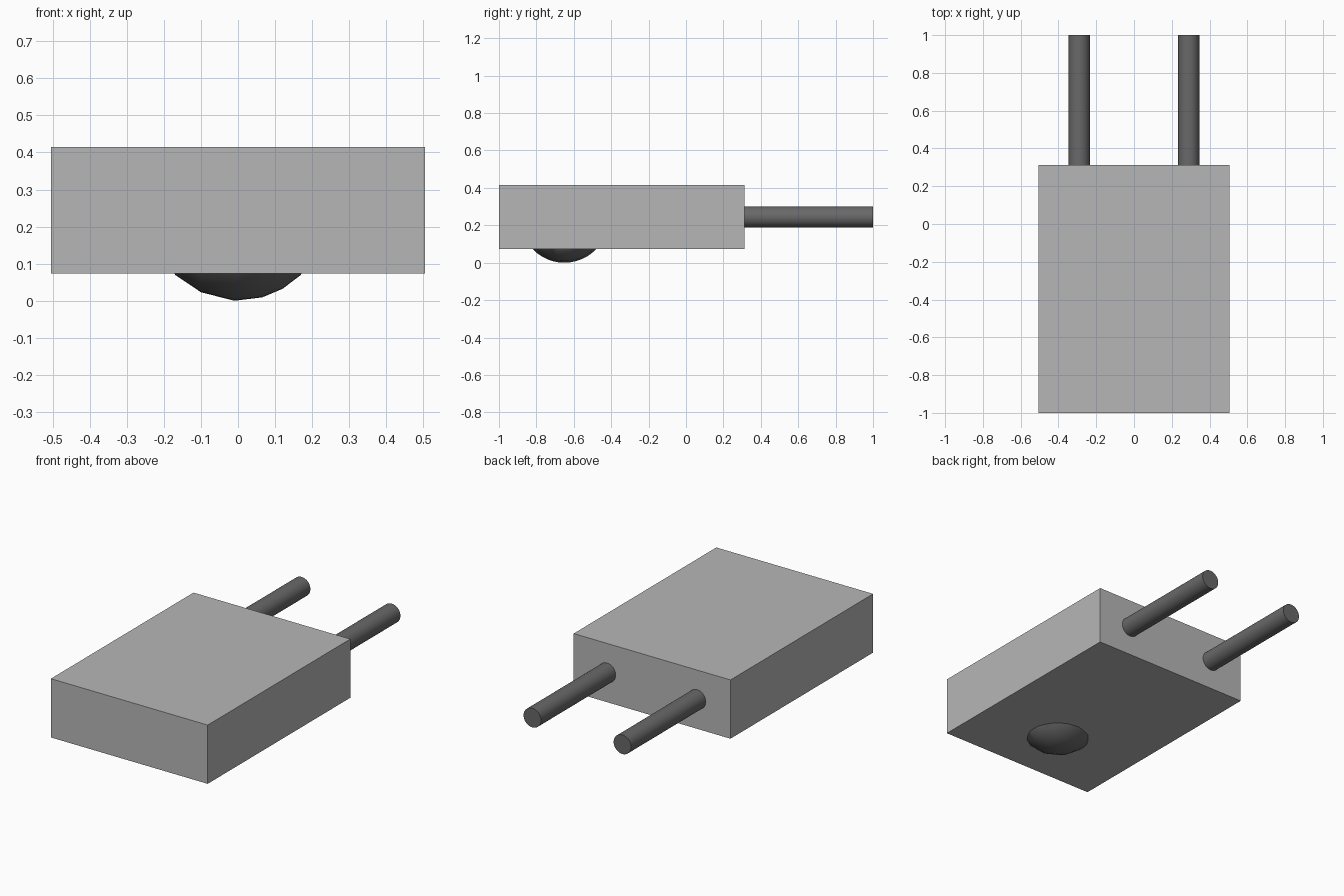
import bpy, bmesh, math
from mathutils import Matrix

if "Cube" in bpy.data.objects:
    bpy.data.objects.remove(bpy.data.objects["Cube"])


def material(name, rgb):
    m = bpy.data.materials.new(name)
    m.diffuse_color = (*rgb, 1)
    m.use_nodes = True
    m.node_tree.nodes["Principled BSDF"].inputs["Base Color"].default_value = m.diffuse_color
    return m


light_grey = material("light grey", (0.47, 0.47, 0.47))
dark_grey = material("dark grey", (0.14, 0.14, 0.14))


def add_object(name, bm, mat, smooth=False):
    bmesh.ops.recalc_face_normals(bm, faces=bm.faces)
    mesh = bpy.data.meshes.new(name)
    bm.to_mesh(mesh)
    bm.free()
    mesh.materials.append(mat)
    ob = bpy.data.objects.new(name, mesh)
    bpy.context.collection.objects.link(ob)
    if smooth:
        bpy.ops.object.select_all(action='DESELECT')
        ob.select_set(True)
        bpy.context.view_layer.objects.active = ob
        bpy.ops.object.shade_smooth_by_angle(angle=math.radians(40))
    return ob


# Main housing block
X, Y0, Y1, Z0, Z1 = 0.505, -1.0, 0.312, 0.073, 0.415
bm = bmesh.new()
bmesh.ops.create_cube(bm, size=1, matrix=Matrix.Translation((0, (Y0 + Y1) / 2, (Z0 + Z1) / 2))
                      @ Matrix.Diagonal((2 * X, Y1 - Y0, Z1 - Z0, 1)))
add_object("housing", bm, light_grey)

# Pair of round rods set into the back of the housing
ROD_Y0, ROD_Y1 = 0.25, 1.0
for side, label in ((-1, "left_rod"), (1, "right_rod")):
    bm = bmesh.new()
    place = (Matrix.Translation((side * 0.29, (ROD_Y0 + ROD_Y1) / 2, 0.245))
             @ Matrix.Rotation(math.pi / 2, 4, 'X'))
    bmesh.ops.create_cone(bm, cap_ends=True, segments=32, radius1=0.056, radius2=0.056,
                          depth=ROD_Y1 - ROD_Y0, matrix=place)
    add_object(label, bm, dark_grey, smooth=True)

# Domed button underneath: profile (x, radius) spun about a sideways axis, sunk in the housing
profile = [(-0.237, 0), (-0.17, 0.165), (-0.10, 0.212), (-0.01, 0.235),
           (0.065, 0.226), (0.12, 0.203), (0.17, 0.165), (0.237, 0)]
cy, cz = -0.65, 0.237
bm = bmesh.new()
verts = [bm.verts.new((x, cy, cz - r)) for x, r in profile]
edges = [bm.edges.new(pair) for pair in zip(verts, verts[1:])]
bmesh.ops.spin(bm, geom=verts + edges, cent=(0, cy, cz), axis=(1, 0, 0),
               angle=2 * math.pi, steps=48)
bmesh.ops.remove_doubles(bm, verts=bm.verts, dist=0.0005)
# Keep only the part near the underside so the dome stays within the housing
bmesh.ops.bisect_plane(bm, geom=bm.verts[:] + bm.edges[:] + bm.faces[:],
                       plane_co=(0, 0, Z0 + 0.01), plane_no=(0, 0, 1), clear_outer=True)
bmesh.ops.translate(bm, verts=bm.verts, vec=(0, 0, -min(v.co.z for v in bm.verts)))
add_object("bottom_button", bm, dark_grey, smooth=True)
